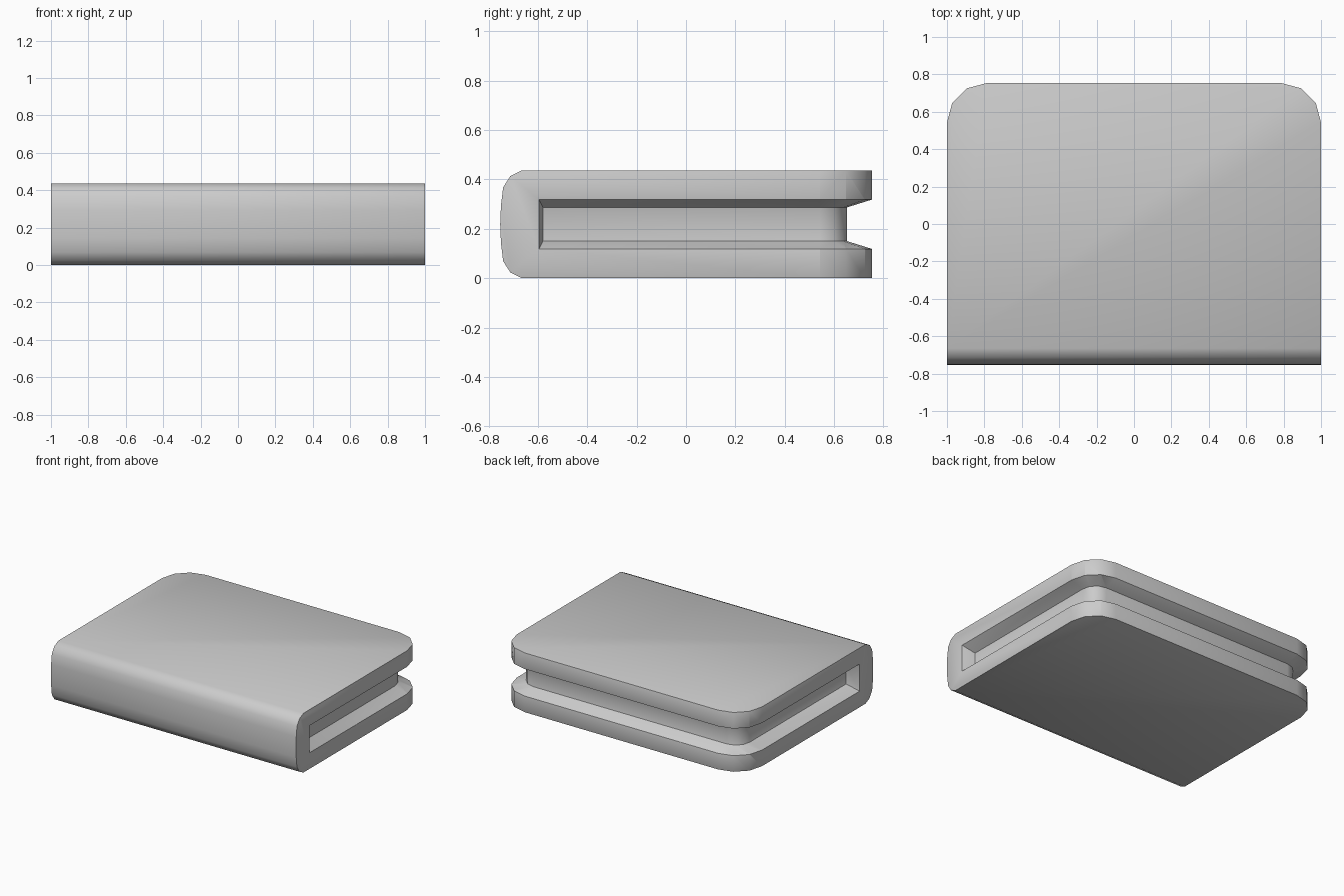
import bpy, bmesh, math

if "Cube" in bpy.data.objects:
    bpy.data.objects.remove(bpy.data.objects["Cube"])

H, W, B = 0.437, 1.0, 0.753      # height, half width, half depth
R = 0.21                         # back corner radius


def make_object(name, bm):
    bmesh.ops.recalc_face_normals(bm, faces=bm.faces)
    mesh = bpy.data.meshes.new(name)
    bm.to_mesh(mesh)
    bm.free()
    ob = bpy.data.objects.new(name, mesh)
    bpy.context.collection.objects.link(ob)
    return ob


# Body: rounded-spine side profile pushed across x
half = [(-B + 0.003, 0.075), (-0.741, 0.15), (-0.712, 0.195), (-0.665, H / 2)]
upper = [(y, H / 2 + z) for y, z in half]
lower = [(y, H / 2 - z) for y, z in reversed(half)]
profile = [(B, 0)] + lower + [(-B, H / 2)] + upper + [(B, H)]
bm = bmesh.new()
face = bm.faces.new([bm.verts.new((-W, y, z)) for y, z in profile])
ext = bmesh.ops.extrude_face_region(bm, geom=[face])
bmesh.ops.translate(bm, vec=(2 * W, 0, 0),
                    verts=[v for v in ext["geom"] if isinstance(v, bmesh.types.BMVert)])
bmesh.ops.recalc_face_normals(bm, faces=bm.faces)

# Rounded back corners
corners = [e for e in bm.edges
           if all(abs(v.co.y - B) < 1e-4 for v in e.verts)
           and abs(e.verts[0].co.x - e.verts[1].co.x) < 1e-4]
bmesh.ops.bevel(bm, geom=corners, offset=R, segments=3, profile=0.5, affect='EDGES')
body = make_object("book_body", bm)


# Groove cutter: tapered section swept round the three open sides
def outline(offset, y_end):
    cx, cy, r = W - R, B - R, R + offset
    arc = [(cx + r * math.cos(math.radians(a)), cy + r * math.sin(math.radians(a)))
           for a in (0, 30, 60, 90)]
    right = [(W + offset, y_end)] + arc
    return right + [(-x, y) for x, y in reversed(right)]


bm = bmesh.new()
inner, outer = outline(-0.1, -0.58), outline(0.05, -0.603)
sections = []
for (ix, iy), (ox, oy) in zip(inner, outer):
    pts = [(ix, iy, 0.15), (ox, oy, 0.103), (ox, oy, H - 0.103), (ix, iy, H - 0.15)]
    sections.append([bm.verts.new(p) for p in pts])
for a, b in zip(sections, sections[1:]):
    for i in range(4):
        j = (i + 1) % 4
        bm.faces.new((a[i], a[j], b[j], b[i]))
bm.faces.new(sections[0])
bm.faces.new(sections[-1])
cutter = make_object("page_groove_cutter", bm)
cutter.hide_render = True
cutter.hide_set(True)

# Cut the page groove, then soften the sharp rims
cut = body.modifiers.new("page_groove", 'BOOLEAN')
cut.operation, cut.solver, cut.object = 'DIFFERENCE', 'EXACT', cutter
rim = body.modifiers.new("soft_rims", 'BEVEL')
rim.width, rim.segments = 0.008, 2
rim.limit_method, rim.angle_limit = 'ANGLE', math.radians(55)

bpy.context.view_layer.objects.active = body
body.select_set(True)
for name in ("page_groove", "soft_rims"):
    bpy.ops.object.modifier_apply(modifier=name)
bpy.data.objects.remove(cutter)
bpy.ops.object.shade_smooth_by_angle(angle=math.radians(40))
